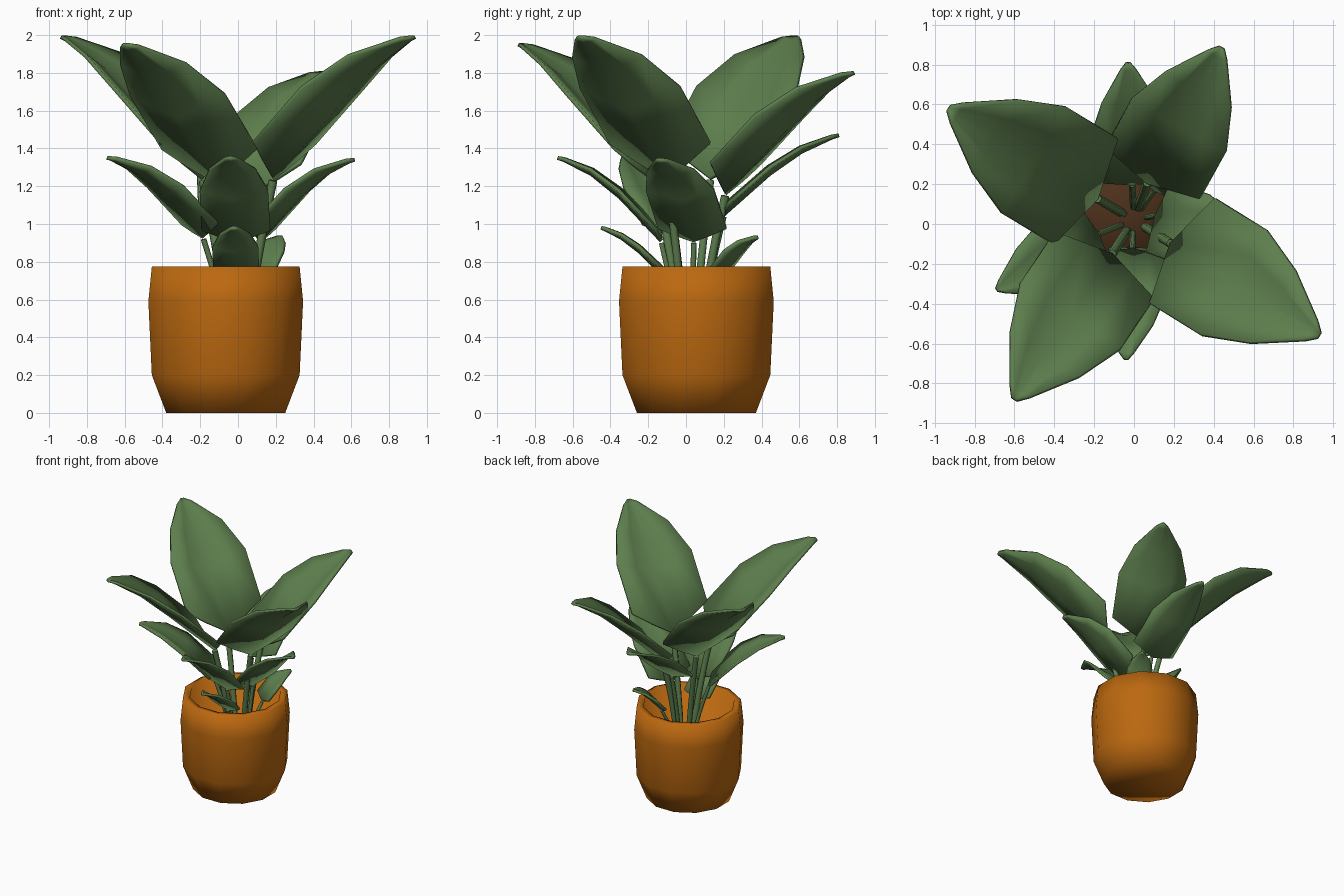
import bpy, bmesh, math
from mathutils import Vector, Matrix

if "Cube" in bpy.data.objects:
    bpy.data.objects.remove(bpy.data.objects["Cube"])


def material(name, color):
    m = bpy.data.materials.new(name)
    m.diffuse_color = (*color, 1)
    m.use_nodes = True
    m.node_tree.nodes["Principled BSDF"].inputs["Base Color"].default_value = m.diffuse_color
    return m


GREEN = material("leaf_green", (0.11, 0.21, 0.075))
ORANGE = material("pot_orange", (0.50, 0.14, 0.005))
BROWN = material("soil_brown", (0.075, 0.03, 0.011))
CENTRE = Vector((-0.065, 0.055, 0))
SOIL_Z = 0.42


def add_object(name, bm, mat, angle):
    mesh = bpy.data.meshes.new(name)
    bm.to_mesh(mesh)
    bm.free()
    ob = bpy.data.objects.new(name, mesh)
    bpy.context.collection.objects.link(ob)
    mesh.materials.append(mat)
    bpy.ops.object.select_all(action='DESELECT')
    ob.select_set(True)
    bpy.context.view_layer.objects.active = ob
    bpy.ops.object.shade_smooth_by_angle(angle=math.radians(angle))
    return ob


def lathe(name, profile, mat, sides=12):
    bm = bmesh.new()
    vs = [bm.verts.new((r, 0, z)) for r, z in profile]
    edges = [bm.edges.new(p) for p in zip(vs, vs[1:])]
    bmesh.ops.spin(bm, geom=vs + edges, cent=(0, 0, 0), axis=(0, 0, 1),
                   angle=math.tau, steps=sides)
    bmesh.ops.remove_doubles(bm, verts=bm.verts, dist=1e-4)
    bmesh.ops.recalc_face_normals(bm, faces=bm.faces)
    turn = Matrix.Rotation(math.pi / sides, 4, 'Z')
    bmesh.ops.transform(bm, matrix=Matrix.Translation(CENTRE) @ turn, verts=bm.verts)
    return add_object(name, bm, mat, 120)


# Hollow pot (soft rim) and the soil inside it
lathe("pot", [(0, 0), (0.326, 0), (0.405, 0.2), (0.424, 0.59), (0.405, 0.775),
              (0.352, 0.775), (0.352, 0.38), (0, 0.38)], ORANGE)
lathe("soil", [(0, SOIL_Z), (0.353, SOIL_Z), (0.353, 0.39), (0, 0.39)], BROWN)

# Blade stations: distance along midrib, relative half width, relative cupping
STATIONS = [(0, 1, 1), (0.375, 1, 0.65), (0.66, 0.69, 0.42),
            (0.94, 0.19, 0.1), (1, 0.05, 0)]


def blade(name, base, tip, half, cup, bow, point):
    base, tip = Vector(base), Vector(tip)
    along = tip - base
    flat = Vector((along.x, along.y, 0)).normalized()
    side = Vector((-flat.y, flat.x, 0))
    bm = bmesh.new()
    rows = []
    for s, w, c in STATIONS:
        mid = base + along * s + Vector((0, 0, bow * 4 * s * (1 - s)))
        row = []
        for u in (-1, -0.5, 0, 0.5, 1):
            p = mid + side * (u * half * w) + Vector((0, 0, cup * c * abs(u) ** 1.1))
            if s == 0:  # base narrows to a point at the stem
                p -= flat * point * (1 - abs(u))
            row.append(bm.verts.new(p))
        rows.append(row)
    for a, b in zip(rows, rows[1:]):
        for i in range(4):
            bm.faces.new((a[i], b[i], b[i + 1], a[i + 1]))
    bmesh.ops.recalc_face_normals(bm, faces=bm.faces)
    ob = add_object(name, bm, GREEN, 50)
    sol = ob.modifiers.new("thickness", 'SOLIDIFY')
    sol.thickness = 0.02
    sol.offset = 0
    return base - flat * point


def stem(name, top, radius):
    top = Vector(top) - Vector((0, 0, 0.01))
    out = Vector((top.x, top.y - 0.02, 0)).normalized()
    foot = Vector((0, 0.02, SOIL_Z - 0.02)) + out * 0.065
    cu = bpy.data.curves.new(name, 'CURVE')
    cu.dimensions = '3D'
    cu.bevel_depth = radius
    cu.bevel_resolution = 1
    cu.use_fill_caps = True
    sp = cu.splines.new('POLY')
    sp.points.add(4)
    for k, q in enumerate(sp.points):
        t = k / 4
        p = foot.lerp(top, t ** 1.4)
        p.z = foot.z + (top.z - foot.z) * t
        q.co = (*p, 1)
    cu.materials.append(GREEN)
    bpy.context.collection.objects.link(bpy.data.objects.new(name, cu))


# Leaves: name, blade base, tip, half width, cupping, arch, base point, stem radius
LEAVES = [
    ("large_leaf_left", (-0.245, 0.165, 1.24), (-0.93, 0.58, 1.99), 0.31, 0.19, 0.085, 0.07, 0.023),
    ("large_leaf_right", (0.245, -0.135, 1.24), (0.93, -0.56, 1.99), 0.31, 0.19, 0.085, 0.07, 0.023),
    ("large_leaf_back", (0.095, 0.26, 1.16), (0.44, 0.885, 1.80), 0.27, 0.16, 0.075, 0.06, 0.022),
    ("large_leaf_front", (-0.15, -0.21, 1.22), (-0.60, -0.88, 1.95), 0.30, 0.18, 0.08, 0.07, 0.023),
    ("medium_leaf_back", (-0.01, 0.22, 1.05), (-0.03, 0.81, 1.47), 0.20, 0.06, 0.06, 0.02, 0.017),
    ("medium_leaf_left", (-0.20, -0.06, 0.93), (-0.69, -0.33, 1.35), 0.19, 0.07, 0.07, 0.02, 0.015),
    ("medium_leaf_front", (-0.01, -0.15, 0.91), (-0.04, -0.68, 1.35), 0.18, 0.06, 0.07, 0.02, 0.015),
    ("medium_leaf_right", (0.13, 0.035, 0.91), (0.615, -0.14, 1.34), 0.19, 0.07, 0.07, 0.02, 0.015),
    ("small_leaf_front", (-0.01, -0.13, 0.73), (-0.02, -0.45, 0.98), 0.12, 0.04, 0.035, 0.01, 0.013),
    ("small_leaf_back", (0.11, 0.18, 0.72), (0.23, 0.38, 0.93), 0.10, 0.04, 0.035, 0.01, 0.013),
]
for name, base, tip, half, cup, bow, point, radius in LEAVES:
    top = blade(name, base, tip, half, cup, bow, point)
    stem(name.replace("leaf", "stem"), top, radius)
